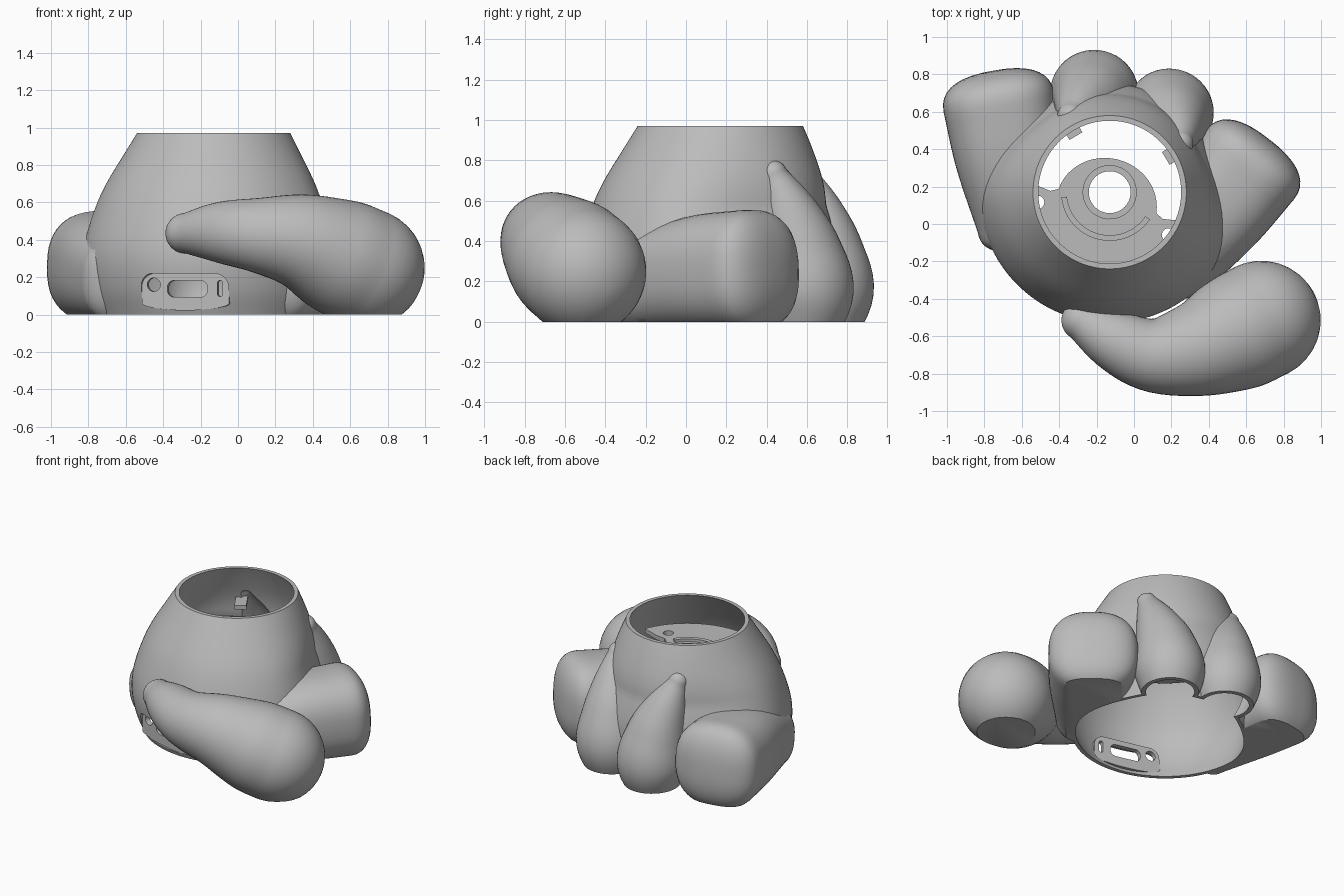
import bpy, bmesh
from math import sin, cos, pi, radians
from mathutils import Vector, Matrix

old = bpy.data.objects.get("Cube")
if old:
    bpy.data.objects.remove(old)

grey = bpy.data.materials.new("plain grey")
grey.use_nodes = True
grey.diffuse_color = (0.5, 0.5, 0.5, 1)
grey.node_tree.nodes["Principled BSDF"].inputs["Base Color"].default_value = (0.5, 0.5, 0.5, 1)

# The body is built about its own axis, then turned and moved into place
PLACE = Matrix.Translation((-0.13, 0.17, 0)) @ Matrix.Rotation(radians(-14), 4, 'Z')


def finish(name, bm):
    bmesh.ops.recalc_face_normals(bm, faces=bm.faces)
    mesh = bpy.data.meshes.new(name)
    bm.to_mesh(mesh)
    bm.free()
    mesh.materials.append(grey)
    obj = bpy.data.objects.new(name, mesh)
    bpy.context.collection.objects.link(obj)
    return obj


def loft(name, rings):
    """Skin a list of closed rings and cap both ends."""
    bm = bmesh.new()
    rows = [[bm.verts.new(p) for p in ring] for ring in rings]
    n = len(rows[0])
    for a, b in zip(rows, rows[1:]):
        for i in range(n):
            j = (i + 1) % n
            bm.faces.new((a[i], a[j], b[j], b[i]))
    bm.faces.new(rows[0])
    bm.faces.new(rows[-1])
    return finish(name, bm)


def spline(points, steps=6):
    pts = [Vector(p) for p in points]
    pts = [2 * pts[0] - pts[1]] + pts + [2 * pts[-1] - pts[-2]]
    out = []
    for a, b, c, d in zip(pts, pts[1:], pts[2:], pts[3:]):
        for k in range(steps):
            t = k / steps
            out.append(0.5 * (2 * b + (c - a) * t + (2 * a - 5 * b + 4 * c - d) * t ** 2
                              + (3 * b - a - 3 * c + d) * t ** 3))
    return out + [pts[-2]]


def power(v, e):
    return abs(v) ** e * (1 if v >= 0 else -1)


def sweep(name, points, square=2, cap=1.0, tall=1.0, sides=48):
    """Round or squarish tube through (x, y, z, radius) with domed ends."""
    path = spline(points)
    e = 2 / square
    stations = []
    for i, p in enumerate(path):
        t = (path[min(i + 1, len(path) - 1)] - path[max(i - 1, 0)]).to_3d().normalized()
        stations.append((p.to_3d(), t, p[3]))
    dome = [k * pi / 18 for k in range(1, 9)] + [pi * 0.49]

    def end(st, sign):
        c, t, r = st
        return [(c + t * sign * r * cap * power(sin(a), e), t, r * power(cos(a), e)) for a in dome]
    stations = end(stations[0], -1)[::-1] + stations + end(stations[-1], 1)
    rings = []
    for c, t, r in stations:
        ref = Vector((0, 1, 0)) if abs(t.z) > 0.7 else Vector((0, 0, 1))
        side = t.cross(ref).normalized()
        up = side.cross(t)
        rings.append([c + side * r * power(cos(a), e) + up * r * tall * power(sin(a), e)
                      for a in (2 * pi * k / sides for k in range(sides))])
    return loft(name, rings)


def prism(name, outline, low, high, upright=False):
    """Extrude a 2D outline along z, or along y when upright."""
    def at(p, h):
        return (p[0], h, p[1]) if upright else (p[0], p[1], h)
    return loft(name, [[at(p, h) for p in outline] for h in (low, high)])


def arc(cx, cy, rx, ry, start, stop, n=24):
    angles = [radians(start + (stop - start) * k / n) for k in range(n + 1)]
    return [(cx + rx * cos(a), cy + ry * sin(a)) for a in angles]


def circle(cx, cy, r):
    return arc(cx, cy, r, r, 0, 350, 35)


def slot(cx, cy, w, h, r):
    return [p for sx, sy, a in ((1, 1, 0), (-1, 1, 90), (-1, -1, 180), (1, -1, 270))
            for p in arc(cx + sx * (w / 2 - r), cy + sy * (h / 2 - r), r, r, a, a + 89, 6)]


def boolean(obj, others, mode):
    for other in others:
        mod = obj.modifiers.new("bool", 'BOOLEAN')
        mod.operation, mod.solver, mod.object = mode, 'EXACT', other
        bpy.context.view_layer.objects.active = obj
        bpy.ops.object.modifier_apply(modifier=mod.name)


def discard(objs):
    for o in objs:
        bpy.data.objects.remove(o)


# Body: round shell, flattened round the back below the rim
PROFILE = [(0.625, 0), (0.672, 0.12), (0.697, 0.25), (0.695, 0.36), (0.67, 0.47),
           (0.62, 0.61), (0.565, 0.72), (0.485, 0.85), (0.41, 0.97)]


def body_rings(inset):
    rows = [tuple(p) for p in spline([(r, z, 0) for r, z in PROFILE], 4)]
    rows = [(r - inset, z) for r, z, _ in rows]
    if inset:
        rows = [(rows[0][0], -0.1)] + rows + [(rows[-1][0], 1.1)]
    rings = []
    for r, z in rows:
        flat = 0.17 * max(0, min(1, 2.5 * (1 - z / 0.97)))
        ring = []
        for k in range(96):
            a = 2 * pi * k / 96
            w = max(0, min(1, sin(a) + 0.35))
            d = r * (1 - flat * w * w * (3 - 2 * w))
            ring.append((d * cos(a), d * sin(a), z))
        rings.append(ring)
    return rings


def lobe(name, s, inset):
    pts = [(0.2, 0.46, -0.1, 0.15), (0.205, 0.49, 0.14, 0.235), (0.225, 0.46, 0.36, 0.205),
           (0.262, 0.41, 0.55, 0.145), (0.302, 0.345, 0.73, 0.07)]
    return sweep(name, [(s * x, y, z, r - inset) for x, y, z, r in pts])


def foot(name, s):
    pts = [(0.42, -0.28, 0.19, 0.235), (0.565, 0.04, 0.24, 0.285), (0.69, 0.32, 0.255, 0.3)]
    return sweep(name, [(s * x, y, z, r) for x, y, z, r in pts], square=2.5, cap=0.58)


shell = loft("body_shell", body_rings(0))
parts = [make for s in (-1, 1) for make in (lobe("lobe", s, 0), foot("foot", s))]
boolean(shell, parts, 'UNION')

# Tail: thin tip at the front, fat end at the side
tail_path = [(-0.28, -0.515, 0.435, 0.108), (-0.1, -0.625, 0.44, 0.163), (0.1, -0.7, 0.425, 0.2),
             (0.33, -0.67, 0.392, 0.256), (0.53, -0.59, 0.315, 0.31), (0.68, -0.515, 0.25, 0.318)]
back = PLACE.inverted()
tail = sweep("tail", [(*(back @ Vector(p[:3])), p[3]) for p in tail_path])

# Hollow inside, flat underside, and opening for the socket panel
floor = prism("floor_cut", [(-2, -2), (2, -2), (2, 2), (-2, 2)], -1, 0)
cavity = [loft("cavity", body_rings(0.028))] + [lobe("lobe_cavity", s, 0.03) for s in (-1, 1)]
panel_shape = (arc(0.17, 0.15, 0.07, 0.07, 0, 90, 8) + arc(-0.17, 0.15, 0.07, 0.07, 90, 180, 8)
               + [(-0.24, 0.06)] + arc(0, 0.06, 0.24, 0.035, 190, 350, 16) + [(0.24, 0.06)])
opening = prism("panel_opening", panel_shape, -0.9, -0.5, True)
for part in (shell, tail):
    boolean(part, [floor] + cavity, 'DIFFERENCE')
boolean(shell, [opening], 'DIFFERENCE')

# Socket panel with a round hole and two slots
panel = prism("socket_panel", panel_shape, -0.622, -0.585, True)
holes = [prism("hole", h, -0.9, -0.4, True) for h in
         (circle(-0.175, 0.16, 0.036), slot(0.01, 0.138, 0.22, 0.088, 0.036),
          slot(0.19, 0.14, 0.03, 0.085, 0.014))]
boolean(panel, holes, 'DIFFERENCE')

# Inner plate: front half disc with a hump round the central ring
Z = 0.7
plate = prism("inner_plate", arc(0, 0, 0.52, 0.52, 188, 352, 40)
              + [(0.38, -0.06), (0.31, -0.07)] + arc(0, -0.07, 0.27, 0.25, 5, 175)
              + [(-0.31, -0.07), (-0.38, -0.06)], Z - 0.03, Z)
collar = prism("centre_collar", circle(0, 0, 0.145), Z - 0.03, Z + 0.03)
bore = prism("bore", circle(0, 0, 0.112), 0.5, 0.9)
screws = [prism("screw_hole", circle(s * 0.36, -0.145, 0.035), 0.5, 0.9) for s in (-1, 1)]
boolean(plate, [bore] + screws, 'DIFFERENCE')
boolean(collar, [bore], 'DIFFERENCE')
rib = prism("plate_rib", arc(0, 0, 0.26, 0.26, 200, 340) + arc(0, 0, 0.23, 0.23, 340, 200),
            Z - 0.01, Z + 0.02)

# Small catches inside the rim
catches = []
for s in (-1, 1):
    u, v = Vector((s, 1)).normalized(), Vector((-s, 1)).normalized()
    catches.append(prism("rim_catch", [u * a + v * b for a, b in
                                       ((0.35, -0.04), (0.5, -0.04), (0.5, 0.04), (0.35, 0.04))],
                         0.68, 0.71))

discard(parts + cavity + holes + screws + [floor, opening, bore])

# Place everything and shade smooth with crisp edges
for obj in [shell, tail, panel, plate, collar, rib] + catches:
    obj.data.transform(PLACE)
    bpy.ops.object.select_all(action='DESELECT')
    obj.select_set(True)
    bpy.context.view_layer.objects.active = obj
    bpy.ops.object.shade_smooth_by_angle(angle=radians(32))
